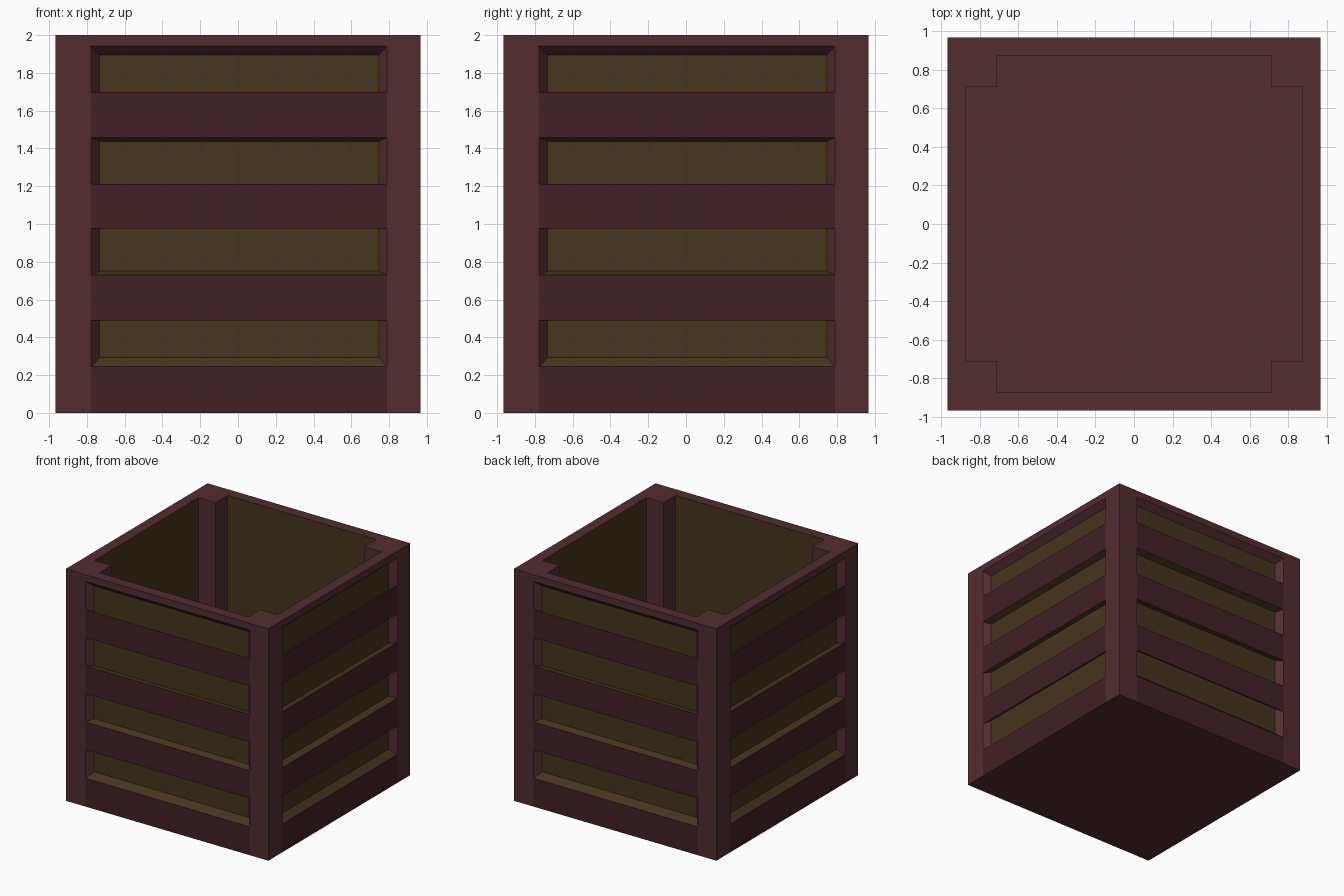
import bpy, bmesh
from mathutils import Matrix, Vector
from math import pi

if "Cube" in bpy.data.objects:
    bpy.data.objects.remove(bpy.data.objects["Cube"])

H, TOP = 0.967, 2.0                  # half width, height
A, B = -0.777, 0.79                  # slat span between corner posts
ROWS = [(0.245, 0.49), (0.73, 0.975), (1.213, 1.458), (1.70, 1.942)]   # recesses
MID, SHRINK = 1.093, 0.944           # recessed panels shrink toward this centre
C, W, FLOOR = 0.71, 0.873, 0.1       # inner post corner, inner wall, floor height
POST, SLAT, PANEL = 0, 1, 2


def material(name, rgb):
    m = bpy.data.materials.new(name)
    m.diffuse_color = (*rgb, 1)
    m.use_nodes = True
    m.node_tree.nodes["Principled BSDF"].inputs["Base Color"].default_value = m.diffuse_color
    return m


mats = [material("post_wood", (0.085, 0.026, 0.029)),
        material("slat_wood", (0.052, 0.0145, 0.018)),
        material("panel_wood", (0.060, 0.035, 0.012))]

bm = bmesh.new()


def face(points, mat, rot=Matrix()):
    # points are (sideways, outward distance, height) on the front side
    f = bm.faces.new([bm.verts.new(rot @ Vector((u, -d, z))) for u, d, z in points])
    f.material_index = mat


def recess(z0, z1, rot):
    # sunken panel with sloping sides
    outer = [(A, H, z0), (B, H, z0), (B, H, z1), (A, H, z1)]
    inner = [(u * SHRINK, d * SHRINK, MID + (z - MID) * SHRINK) for u, d, z in outer]
    face(inner, PANEL, rot)
    top = POST if z1 > 1.9 else PANEL
    for i, mat in enumerate((PANEL, POST, top, POST)):
        j = (i + 1) % 4
        face([outer[i], outer[j], inner[j], inner[i]], mat, rot)


levels = [0] + [z for row in ROWS for z in row] + [TOP]
for k in range(4):
    rot = Matrix.Rotation(k * pi / 2, 4, 'Z')
    for z0, z1 in zip(levels, levels[1:]):
        # corner posts, then slat, recess or top rail between them
        for u0, u1 in ((-H, A), (B, H)):
            face([(u0, H, z0), (u1, H, z0), (u1, H, z1), (u0, H, z1)], POST, rot)
        if (z0, z1) in ROWS:
            recess(z0, z1, rot)
        else:
            face([(A, H, z0), (B, H, z0), (B, H, z1), (A, H, z1)],
                 POST if z1 == TOP else SLAT, rot)
    # top rim with notched corners
    face([(u, d, TOP) for u, d in ((-H, H), (A, H), (B, H), (H, H), (C, C),
                                   (C, W), (-C, W), (-C, C))], POST, rot)
    # inner wall and inner post faces
    face([(-C, W, FLOOR), (C, W, FLOOR), (C, W, TOP), (-C, W, TOP)], PANEL, rot)
    for u in (-C, C):
        face([(u, W, FLOOR), (u, C, FLOOR), (u, C, TOP), (u, W, TOP)], POST, rot)
    # strip of inner floor and triangle of the underside
    face([(-C, W, FLOOR), (C, W, FLOOR), (C, C, FLOOR), (-C, C, FLOOR)], POST, rot)
    face([(-H, H, 0), (A, H, 0), (B, H, 0), (H, H, 0), (0, 0, 0)], POST, rot)
# middle of the inner floor
face([(-C, -C, FLOOR), (C, -C, FLOOR), (C, C, FLOOR), (-C, C, FLOOR)], POST)

bmesh.ops.remove_doubles(bm, verts=bm.verts, dist=1e-4)
bmesh.ops.recalc_face_normals(bm, faces=bm.faces)
mesh = bpy.data.meshes.new("slatted_crate")
bm.to_mesh(mesh)
bm.free()
for m in mats:
    mesh.materials.append(m)
bpy.context.collection.objects.link(bpy.data.objects.new("slatted_crate", mesh))
